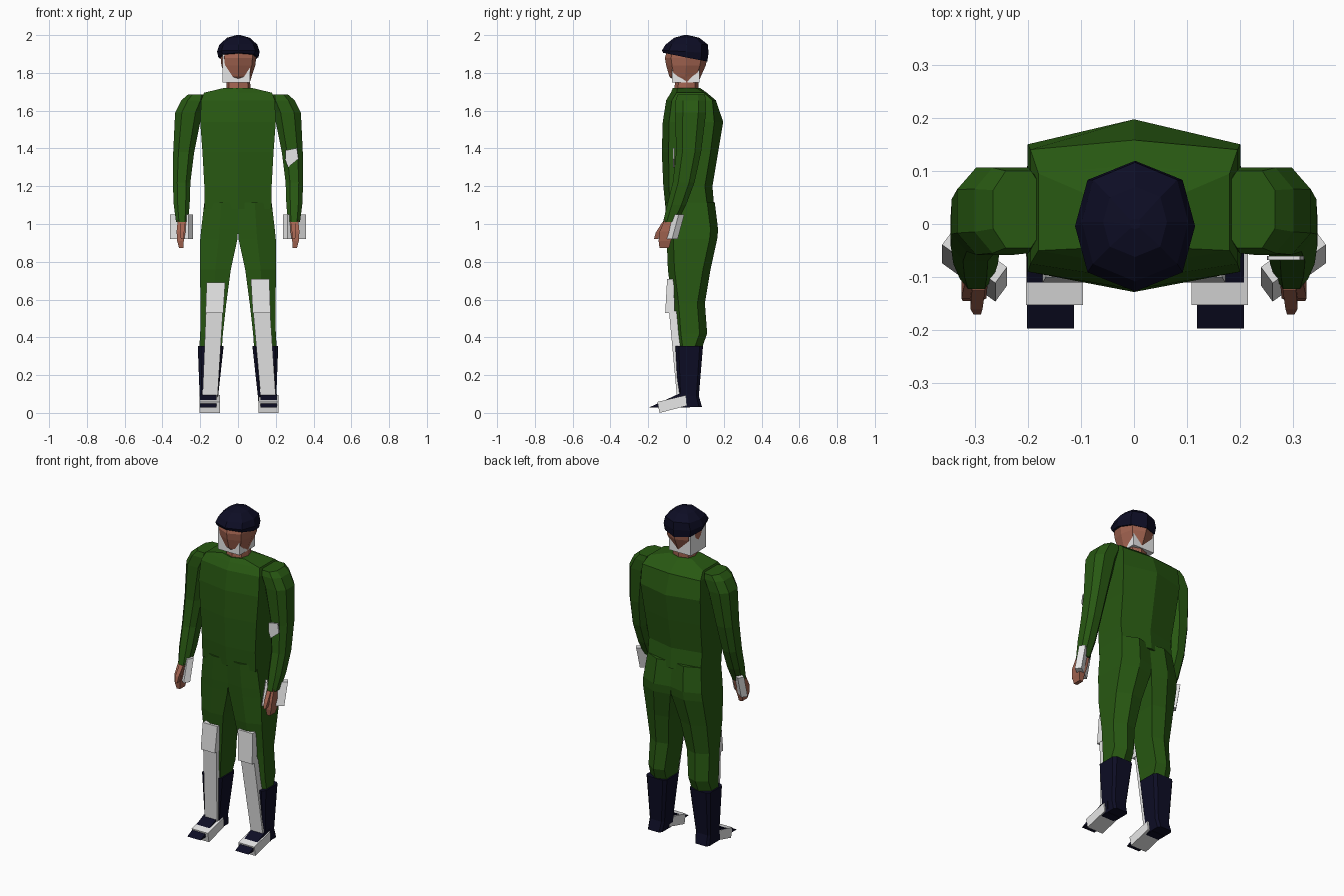
import bpy, bmesh, math
from mathutils import Vector

if "Cube" in bpy.data.objects:
    bpy.data.objects.remove(bpy.data.objects["Cube"])


def material(name, rgb):
    m = bpy.data.materials.new(name)
    m.diffuse_color = (*rgb, 1.0)
    m.use_nodes = True
    m.node_tree.nodes["Principled BSDF"].inputs["Base Color"].default_value = m.diffuse_color
    return m


GREEN = material("uniform_green", (0.021, 0.098, 0.006))
NAVY = material("dark_navy", (0.004, 0.004, 0.018))
SKIN = material("skin", (0.36, 0.125, 0.08))
WHITE = material("guard_white", (0.8, 0.8, 0.8))


def loft(name, rings, mat):
    """Closed solid through rings of equal point count."""
    bm = bmesh.new()
    vs = [[bm.verts.new(p) for p in ring] for ring in rings]
    n = len(vs[0])
    for a, b in zip(vs, vs[1:]):
        for i in range(n):
            j = (i + 1) % n
            bm.faces.new((a[i], a[j], b[j], b[i]))
    bm.faces.new(vs[0])
    bm.faces.new(vs[-1])
    bmesh.ops.recalc_face_normals(bm, faces=bm.faces)
    mesh = bpy.data.meshes.new(name)
    bm.to_mesh(mesh)
    bm.free()
    mesh.materials.append(mat)
    ob = bpy.data.objects.new(name, mesh)
    bpy.context.collection.objects.link(ob)
    return ob


def rect(x0, x1, y0, y1, z):
    return [(x0, y0, z), (x1, y0, z), (x1, y1, z), (x0, y1, z)]


def chamfered(x0, x1, y0, y1, z, c=0.25):
    """Rectangle with cut corners."""
    cx, cy = (x1 - x0) * c, (y1 - y0) * c
    return [(x0 + cx, y0, z), (x1 - cx, y0, z), (x1, y0 + cy, z), (x1, y1 - cy, z),
            (x1 - cx, y1, z), (x0 + cx, y1, z), (x0, y1 - cy, z), (x0, y0 + cy, z)]


def octagon(rx, ry, cy, z, tilt=0.0):
    pts = []
    for i in range(8):
        a = i * math.pi / 4
        y = cy + ry * math.sin(a)
        pts.append((0.002 + rx * math.cos(a) * (1.12 if i % 2 else 1.0),
                    y, z - tilt * y))
    return pts


def side(ring, s):
    """Mirror a ring to the chosen side."""
    return [(s * x, y, z) for x, y, z in ring]


# Torso: height, half width, front middle, front corner, back corner, back middle
torso = []
for z, w, f, fc, bc, b in [(1.08, .178, -.108, -.085, .115, .15),
                           (1.2, .178, -.12, -.09, .10, .14),
                           (1.38, .188, -.128, -.092, .13, .17),
                           (1.54, .2, -.123, -.09, .15, .197),
                           (1.655, .195, -.105, -.075, .14, .158),
                           (1.695, .18, -.08, -.05, .095, .11),
                           (1.72, .075, -.07, -.045, .05, .075)]:
    torso.append([(0, f, z), (w, fc, z), (w, bc, z), (0, b, z), (-w, bc, z), (-w, fc, z)])
loft("torso", torso, GREEN)

# Head, face guard and cap
loft("head", [octagon(.066, .066, 0, 1.69), octagon(.062, .062, .005, 1.755),
              octagon(.07, .083, -.005, 1.78), octagon(.09, .105, 0, 1.84),
              octagon(.094, .112, 0, 1.88), octagon(.094, .1, .005, 1.93)], SKIN)
loft("face_guard", [rect(-.082, .063, -.075, .072, 1.75),
                    rect(-.082, .063, -.075, .072, 1.9)], WHITE)
loft("cap", [octagon(.106, .117, -.004, 1.882, .2), octagon(.113, .123, -.004, 1.912, .06),
             octagon(.1, .112, .004, 1.95), octagon(.06, .066, .004, 1.986),
             octagon(.01, .01, 0, 2.0)], NAVY)

for s, label in ((1, "left"), (-1, "right")):
    off = .012 if s > 0 else 0.0

    # Trouser half: height, inner x, outer x, front, back
    rings = []
    for z, xi, xo, f, b in [(1.115, 0, .178, -.11, .152), (.97, 0, .195, -.105, .17),
                            (.92, .003, .2, -.102, .165), (.76, .038, .202, -.096, .13),
                            (.58, .062, .198, -.074, .1), (.42, .08, .2, -.062, .112),
                            (.345, .085, .205, -.052, .085)]:
        xm = (xi + xo) / 2
        rings.append(side([(xi, f + .008, z), (xm, f, z), (xo, f + .035, z),
                           (xo, b - .04, z), (xm, b, z), (xi, b - .02, z)], s))
    loft(label + "_trouser_leg", rings, GREEN)

    # Boot shaft and wedge foot
    loft(label + "_boot_shaft", [side(chamfered(*r, c=.12), s) for r in
                                 [(.11, .205, -.05, .085, .03), (.105, .203, -.042, .068, .09),
                                  (.076, .213, -.056, .09, .355)]], NAVY)
    foot = [(-.197, .028), (-.04, .1), (.02, .1), (.02, .028)]
    loft(label + "_boot_foot", [[(s * x, y, z) for y, z in foot]
                                for x in (.113 + off / 2, .201 + off / 2)], NAVY)

    # Foot guard block
    block = [(-.152, .058), (-.14, 0), (.005, .038), (0, .094)]
    loft(label + "_foot_guard", [[(s * x, y, z) for y, z in block]
                                 for x in (.096 + off, .203 + off)], WHITE)

    # Knee and shin guards
    top = .71 if s > 0 else .69
    loft(label + "_knee_guard", [side(rect(.068, .166, -.1, -.065, top), s),
                                 side(rect(.078, .172, -.11, -.06, .53), s)], WHITE)
    loft(label + "_shin_guard", [side(rect(.08, .17, -.09, -.04, .54), s),
                                 side(rect(.108 + off, .188 + off, -.048, -.02, .085), s)], WHITE)

    # Sleeve
    loft(label + "_sleeve", [side(chamfered(*r), s) for r in
                             [(.17, .265, -.045, .1, 1.685), (.165, .3, -.055, .106, 1.655),
                              (.19, .333, -.058, .106, 1.59), (.232, .343, -.052, .08, 1.38),
                              (.252, .345, -.07, .045, 1.22), (.256, .34, -.1, 0, 1.1),
                              (.265, .328, -.122, -.045, 1.01)]], GREEN)

    # Hand with fingers and thumb
    loft(label + "_hand", [side(rect(*r), s) for r in
                           [(.275, .318, -.11, -.05, 1.03), (.278, .325, -.14, -.065, .96),
                            (.287, .322, -.145, -.08, .91), (.29, .312, -.14, -.09, .872)]], SKIN)
    loft(label + "_thumb", [side(rect(*r), s) for r in
                            [(.28, .305, -.125, -.09, 1.01), (.285, .308, -.16, -.125, .955),
                             (.288, .302, -.17, -.15, .92)]], SKIN)

    # Wrist guard: slanted block across the hand
    u = Vector((.05, .036, 0))      # half length
    v = Vector((.011, -.015, 0))    # half thickness
    rings = []
    for z, y in ((1.05, -.06), (.92, -.095)):
        c = Vector((.3, y, z))
        rings.append(side([c + u + v, c + u - v, c - u - v, c - u + v], s))
    loft(label + "_wrist_guard", rings, WHITE)

# Patch on one sleeve
patch = [(.252, 1.39), (.312, 1.402), (.32, 1.345), (.265, 1.3), (.25, 1.34)]
loft("sleeve_patch", [[(x, y, z) for x, z in patch] for y in (-.068, -.06)], WHITE)
